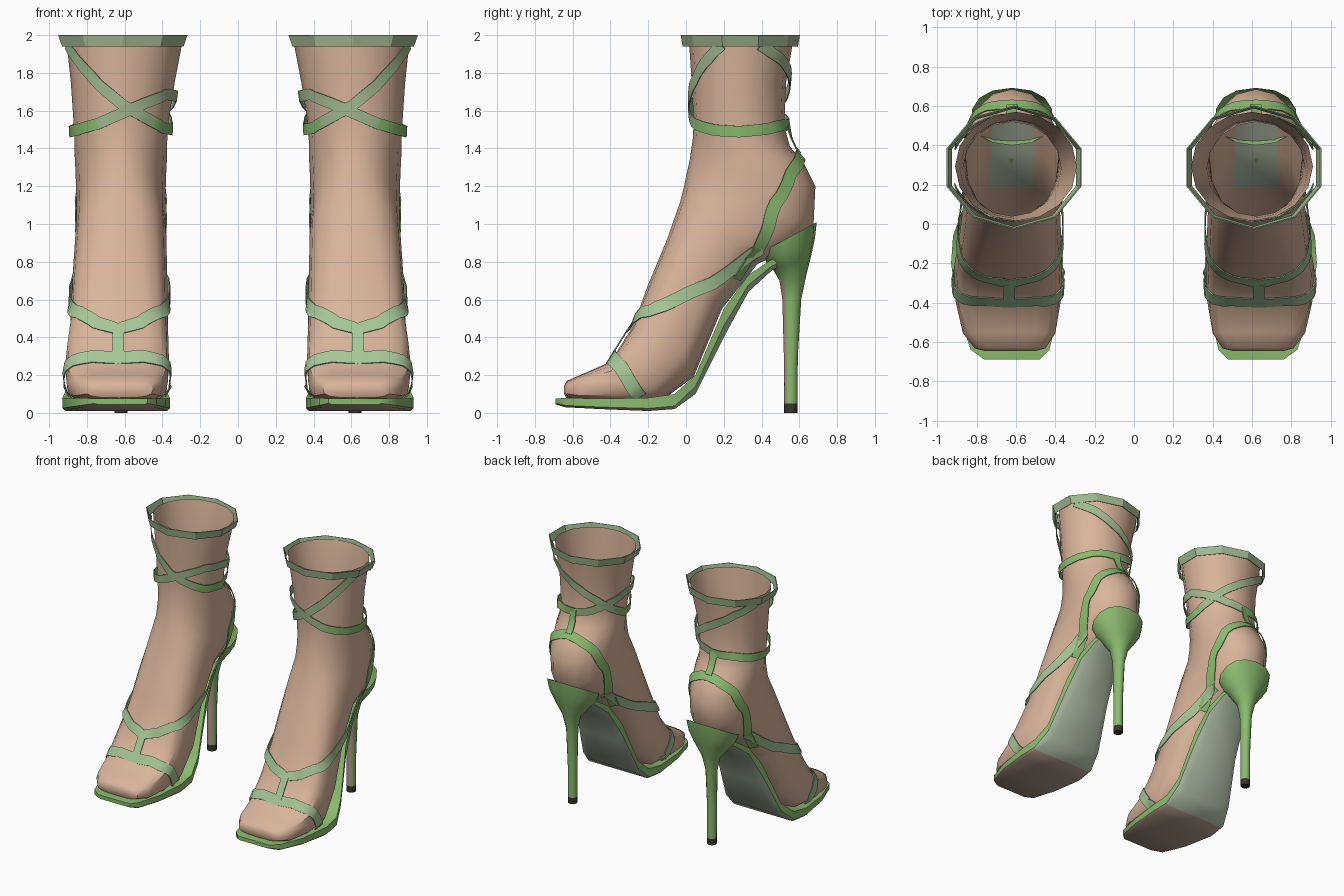
import bpy, bmesh, math
from mathutils import Vector
from mathutils.bvhtree import BVHTree

cube = bpy.data.objects.get("Cube")
if cube:
    bpy.data.objects.remove(cube)


def material(name, rgb):
    m = bpy.data.materials.new(name)
    m.use_nodes = True
    m.diffuse_color = (*rgb, 1)
    bsdf = m.node_tree.nodes["Principled BSDF"]
    bsdf.inputs["Base Color"].default_value = (*rgb, 1)
    bsdf.inputs["Roughness"].default_value = 0.7
    return m


SKIN = material("skin", (0.70, 0.46, 0.33))
GREEN = material("shoe green", (0.26, 0.50, 0.16))
PALE = material("pale strap green", (0.38, 0.57, 0.31))
SAGE = material("sage strap green", (0.36, 0.49, 0.28))
INSOLE = material("grey green lining", (0.47, 0.57, 0.42))
OUTSOLE = material("brown outsole", (0.46, 0.33, 0.26))
TIP = material("dark heel tip", (0.04, 0.035, 0.025))


def finish(name, bm, mats, rule=None, thickness=0, angle=40):
    """Turn a left-hand part into an object mirrored onto the other foot."""
    bmesh.ops.recalc_face_normals(bm, faces=bm.faces)
    bm.normal_update()
    if rule:
        for f in bm.faces:
            f.material_index = rule(f)
    mesh = bpy.data.meshes.new(name)
    bm.to_mesh(mesh)
    bm.free()
    for m in mats:
        mesh.materials.append(m)
    ob = bpy.data.objects.new(name, mesh)
    bpy.context.collection.objects.link(ob)
    bpy.ops.object.select_all(action="DESELECT")
    ob.select_set(True)
    bpy.context.view_layer.objects.active = ob
    bpy.ops.object.shade_smooth_by_angle(angle=math.radians(angle))
    if thickness:
        s = ob.modifiers.new("thickness", "SOLIDIFY")
        s.thickness = thickness
        s.offset = 0
        split = ob.modifiers.new("crisp edges", "EDGE_SPLIT")
        split.split_angle = math.radians(50)
    ob.modifiers.new("other foot", "MIRROR").use_mirror_merge = False
    return ob


def bridge(bm, rings, closed=True):
    n = len(rings[0])
    for a, b in zip(rings, rings[1:]):
        for i in range(n if closed else n - 1):
            j = (i + 1) % n
            bm.faces.new((a[i], a[j], b[j], b[i]))


def loft(sections, sides, cap_start=False):
    """Sections: front y, z, back y, z, half width, centre x, squareness."""
    bm = bmesh.new()
    rings = []
    for fy, fz, by, bz, hw, cx, p in sections:
        ring = []
        for k in range(sides):
            a = math.tau * k / sides
            c = math.copysign(abs(math.cos(a)) ** p, math.cos(a))
            s = math.copysign(abs(math.sin(a)) ** p, math.sin(a))
            ring.append(bm.verts.new((cx + hw * s,
                                      (fy + by) / 2 + (fy - by) / 2 * c,
                                      (fz + bz) / 2 + (fz - bz) / 2 * c)))
        rings.append(ring)
    bridge(bm, rings)
    if cap_start:
        bm.faces.new(rings[0])
    return bm


# Foot and lower leg, open at the top
foot = loft([
    (-.645, .145, -.645, .10, .13, .63, .7),
    (-.63, .17, -.635, .08, .18, .63, .65),
    (-.55, .205, -.56, .06, .235, .635, .6),
    (-.40, .27, -.38, .05, .268, .64, .6),
    (-.28, .46, -.15, .05, .275, .64, .6),
    (-.20, .68, .04, .19, .26, .63, .7),
    (-.10, .92, .19, .55, .25, .625, .8),
    (-.03, 1.12, .38, .79, .24, .62, .85),
    (-.01, 1.20, .57, .87, .235, .62, .85),
    (.00, 1.25, .675, .99, .235, .62, .9),
    (.02, 1.34, .685, 1.20, .24, .62, .95),
    (.03, 1.41, .62, 1.33, .245, .62, 1),
    (.037, 1.46, .55, 1.41, .245, .62, 1),
    (.04, 1.54, .52, 1.52, .25, .62, 1),
    (.03, 1.75, .53, 1.75, .275, .61, 1),
    (.015, 1.985, .57, 1.985, .31, .60, 1),
], 16, True)
bmesh.ops.recalc_face_normals(foot, faces=foot.faces)
surface = BVHTree.FromBMesh(foot)
finish("foot", foot, [SKIN, INSOLE],
       lambda f: int(f.normal.z < -.4 and abs(f.normal.x) < .3
                     and -.5 < f.calc_center_median().y and f.calc_center_median().z < .9))

# Sole plate with a bevelled underside: y, top z, bottom z, inner x, outer x
bm = bmesh.new()
rings = []
for y, top, bottom, inner, outer in [
    (-.69, .075, .045, .48, .76), (-.64, .08, .03, .43, .83),
    (-.45, .075, .02, .385, .895), (-.2, .08, .01, .36, .93),
    (-.06, .10, .02, .37, .92), (.05, .20, .10, .39, .88),
    (.2, .55, .40, .43, .82), (.33, .73, .64, .46, .79),
    (.45, .81, .75, .49, .76), (.62, .89, .85, .54, .70),
]:
    inset = .05 if y > 0 else .015
    edge = bottom + (top - bottom) * (.4 if y > 0 else .2)
    rings.append([bm.verts.new((x, y, z)) for x, z in (
        (inner, top), (outer, top), (outer, edge),
        (outer - inset, bottom), (inner + inset, bottom), (inner, edge))])
bridge(bm, rings)
bm.faces.new(rings[0])
bm.faces.new(rings[-1])


def sole_colour(f):
    y = f.calc_center_median().y
    if f.normal.z < -.25 and y > -.68:
        return 2 if y < -.05 else 1
    return 0


finish("sole", bm, [GREEN, INSOLE, OUTSOLE], sole_colour)


# Stiletto heel with its cup and a brown front face
def heel_colour(f):
    c = f.calc_center_median()
    if c.z < .05:
        return 1
    return 2 if f.normal.y < -.7 and c.z < .72 else 0


bm = loft([
    (.52, 0, .59, 0, .035, .62, 1),
    (.52, .05, .59, .05, .035, .62, 1),
    (.518, .3, .592, .3, .035, .62, 1),
    (.51, .6, .61, .6, .042, .62, 1),
    (.495, .70, .635, .72, .07, .62, 1),
    (.46, .76, .66, .82, .135, .62, .95),
    (.43, .79, .682, .92, .185, .62, .9),
    (.40, .85, .692, 1.01, .208, .62, .9),
], 14, True)
finish("heel", bm, [GREEN, TIP, OUTSOLE], heel_colour)

# Band around the top of the leg
bm = loft([(-.015, 1.94, .59, 1.94, .335, .61, 1),
           (-.025, 2, .60, 2, .357, .61, 1)], 10)
finish("top_band", bm, [SAGE], thickness=.006, angle=20)


def strap(name, path, width, mat=PALE, lift=.014, green_below=0):
    """Lay a flat ribbon over the foot along a rough path."""
    steps = 4
    path = [Vector(p) for p in path]
    rough = [a.lerp(b, i / steps) for a, b in zip(path, path[1:]) for i in range(steps)]
    hits = [surface.find_nearest(p)[:2] for p in rough + [path[-1]]]
    last = len(hits) - 1
    bm = bmesh.new()
    rows = []
    for i, (p, n) in enumerate(hits):
        before, after = hits[max(i - 1, 0)], hits[min(i + 1, last)]
        normal = (before[1] + n + after[1]).normalized()
        side = normal.cross(after[0] - before[0]).normalized() * width / 2
        centre = p + normal * lift
        rows.append([bm.verts.new(centre + side), bm.verts.new(centre - side)])
    bridge(bm, rows, closed=False)
    finish(name, bm, [mat, GREEN],
           lambda f: int(f.calc_center_median().z < green_below), thickness=.006)


def both_sides(half, cx):
    """Half a path ending on the centre line, continued symmetrically."""
    return half + [(2 * cx - x, y, z) for x, y, z in reversed(half[:-1])]


def wrap(turns):
    """Path around the leg from angle and height pairs."""
    path = []
    for deg, z in turns:
        a = math.radians(deg)
        out = Vector((math.cos(a), math.sin(a), 0))
        start = Vector((.61, .285, z)) + out
        path.append(surface.ray_cast(start, -out)[0] or start - out * .7)
    return path


# Crossed ankle wraps
strap("upper_ankle_wrap", wrap([(20, 1.95), (50, 1.87), (80, 1.78), (105, 1.71), (130, 1.64),
                                (155, 1.56), (180, 1.5), (215, 1.51), (245, 1.57), (270, 1.63),
                                (295, 1.73), (320, 1.85), (342, 1.95)]),
      .06, SAGE, .024, 1.53)
strap("lower_ankle_wrap", wrap([(90, 1.53), (120, 1.56), (150, 1.62), (180, 1.68), (215, 1.69),
                                (245, 1.64), (270, 1.59), (300, 1.53), (330, 1.50),
                                (360, 1.49), (390, 1.50), (420, 1.52), (450, 1.53)]),
      .06, SAGE, .024, 1.53)

# Heel sling and its link to the wraps
strap("heel_link", [(.62, .55, 1.54), (.62, .60, 1.37)], .055, GREEN, .02)
strap("heel_sling", both_sides([(.44, .28, .70), (.43, .37, .84), (.42, .43, 1.0),
                                (.45, .48, 1.15), (.50, .53, 1.28), (.62, .60, 1.36)], .62),
      .07, GREEN)

# Instep strap, toe strap and the link between them
strap("instep_strap", both_sides([(.46, .40, .87), (.39, .2, .71), (.36, -.04, .61),
                                  (.42, -.18, .53), (.52, -.26, .47), (.635, -.30, .44)], .635), .07)
strap("instep_link", [(.635, -.30, .44), (.635, -.40, .29)], .06)
strap("toe_strap", both_sides([(.36, -.24, .07), (.36, -.29, .15), (.40, -.34, .24),
                               (.50, -.38, .29), (.635, -.40, .29)], .635), .075)
